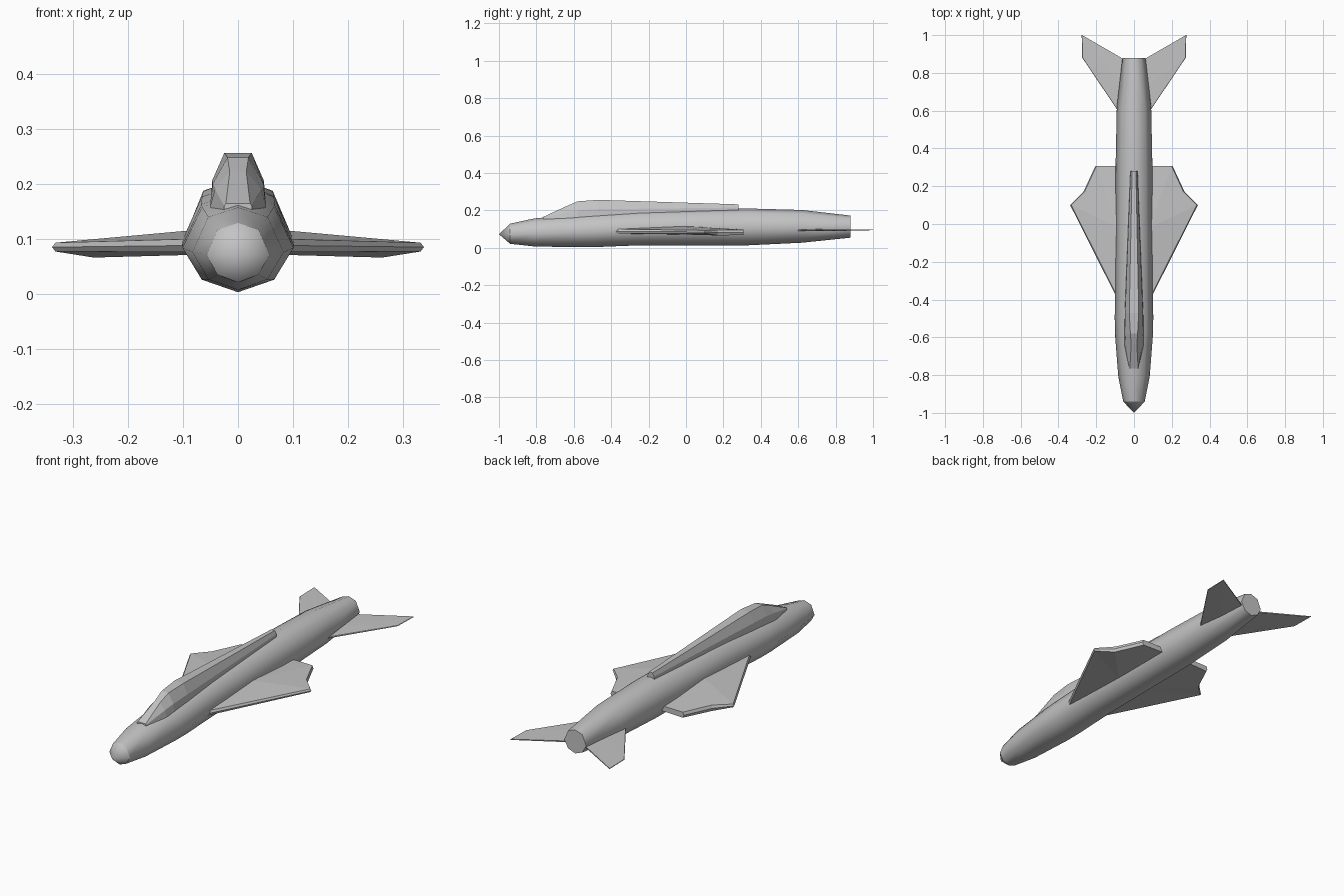
import bpy, bmesh

if "Cube" in bpy.data.objects:
    bpy.data.objects.remove(bpy.data.objects["Cube"])

grey = bpy.data.materials.new("airframe_grey")
grey.diffuse_color = (0.55, 0.55, 0.55, 1)
grey.use_nodes = True
grey.node_tree.nodes["Principled BSDF"].inputs["Base Color"].default_value = grey.diffuse_color


def finish(name, bm, smooth=False, mirror=False):
    bmesh.ops.recalc_face_normals(bm, faces=bm.faces)
    for f in bm.faces:
        f.smooth = smooth and len(f.verts) <= 4
        if len(f.verts) > 4:
            for e in f.edges:
                e.smooth = False
    me = bpy.data.meshes.new(name)
    bm.to_mesh(me)
    bm.free()
    me.materials.append(grey)
    ob = bpy.data.objects.new(name, me)
    bpy.context.collection.objects.link(ob)
    if mirror:
        m = ob.modifiers.new("mirror", 'MIRROR')
        m.use_mirror_merge = False
    return ob


def loft(bm, rings, cap_start=True, cap_end=True):
    rows = [[bm.verts.new(p) for p in r] for r in rings]
    n = len(rows[0])
    for a, b in zip(rows, rows[1:]):
        for i in range(n):
            j = (i + 1) % n
            bm.faces.new((a[i], a[j], b[j], b[i]))
    if cap_start:
        bm.faces.new(rows[0])
    if cap_end:
        bm.faces.new(rows[-1])
    return rows


def body_ring(y, w, bot, top):
    h = top - bot
    half = [(0.65, 0.13), (1, 0.46), (0.65, 0.885)]
    pts = [(0, 0)] + half + [(0, 1)] + [(-x, z) for x, z in reversed(half)]
    return [(x * w, y, bot + z * h) for x, z in pts]


# Fuselage: smooth eight-sided tube
sections = [(-0.94, 0.057, 0.021, 0.129), (-0.81, 0.083, 0.007, 0.157),
            (-0.58, 0.101, 0.003, 0.178), (-0.5, 0.102, 0.003, 0.184),
            (-0.25, 0.101, 0.013, 0.198), (0.33, 0.097, 0.013, 0.210),
            (0.62, 0.091, 0.027, 0.202), (0.88, 0.061, 0.054, 0.172)]
bm = bmesh.new()
loft(bm, [body_ring(*s) for s in sections], cap_start=False)
finish("fuselage", bm, smooth=True)

# Nose cone
bm = bmesh.new()
ring = [bm.verts.new(p) for p in body_ring(*sections[0])]
tip = bm.verts.new((0, -1, 0.072))
for i in range(8):
    bm.faces.new((ring[i], ring[(i + 1) % 8], tip))
finish("nose_cone", bm, smooth=True)

# Canopy and spine: (y, top half width, top z, mid half width, mid z, low half width, low z)
spine = [(-0.765, 0.022, 0.164, 0.025, 0.160, 0.025, 0.145),
         (-0.64, 0.015, 0.222, 0.042, 0.190, 0.051, 0.158),
         (-0.58, 0.019, 0.248, 0.046, 0.200, 0.051, 0.160),
         (-0.47, 0.025, 0.256, 0.047, 0.206, 0.049, 0.165),
         (0.28, 0.010, 0.232, 0.018, 0.215, 0.020, 0.190)]
bm = bmesh.new()
loft(bm, [[(-a, y, za), (-b, y, zb), (-c, y, zc), (c, y, zc), (b, y, zb), (a, y, za)]
          for y, a, za, b, zb, c, zc in spine])
finish("canopy_spine", bm)


# Wings and tailplanes: outline of (x, y, top z, bottom z), crest at the root
def fin(name, outline, crest, rim):
    bm = bmesh.new()
    top = [bm.verts.new((x, y, zt)) for x, y, zt, zb in outline]
    mid = [bm.verts.new((x + rim, y, (zt + zb) / 2)) for x, y, zt, zb in outline]
    low = [bm.verts.new((x, y, zb)) for x, y, zt, zb in outline]
    for a, b in ((top, mid), (mid, low)):
        for i in range(len(outline) - 1):
            bm.faces.new((a[i], a[i + 1], b[i + 1], b[i]))
    cx, cy, ct, cb = crest
    for row, z in ((top, ct), (low, cb)):
        c = bm.verts.new((cx, cy, z))
        for a, b in zip(row, row[1:]):
            bm.faces.new((c, a, b))
    finish(name, bm, mirror=True)


fin("wings", [(0.08, -0.40, 0.100, 0.076), (0.332, 0.10, 0.093, 0.077),
              (0.262, 0.17, 0.096, 0.066), (0.198, 0.308, 0.096, 0.068),
              (0.08, 0.308, 0.097, 0.072)], (0.08, -0.02, 0.116, 0.071), 0.006)

fin("tailplanes", [(0.05, 0.55, 0.097, 0.089), (0.272, 0.88, 0.098, 0.094),
                   (0.275, 1.0, 0.098, 0.094), (0.05, 0.87, 0.099, 0.093)],
    (0.05, 0.72, 0.100, 0.088), 0.002)
